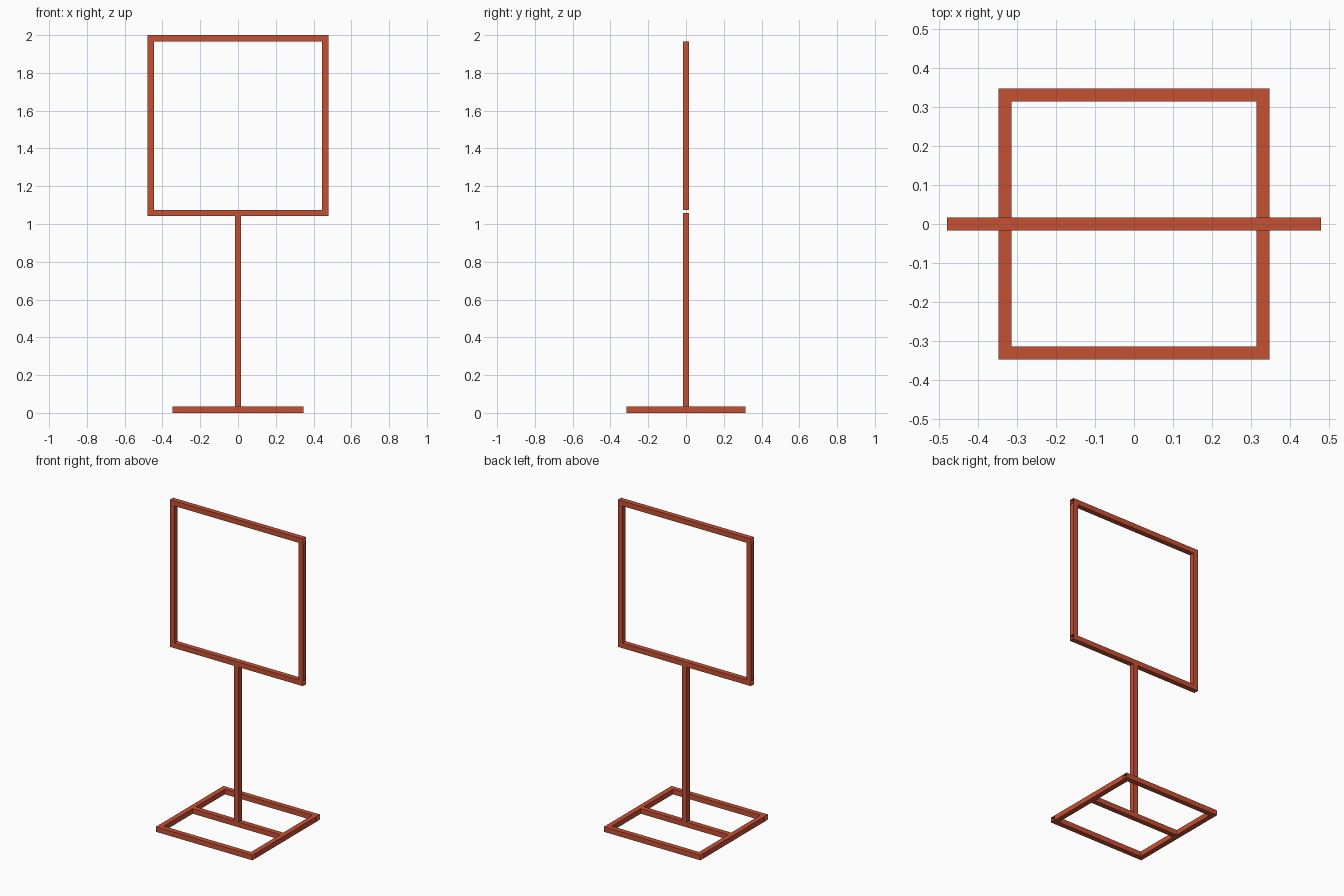
import bpy
import bmesh
from mathutils import Vector

if "Cube" in bpy.data.objects:
    bpy.data.objects.remove(bpy.data.objects["Cube"])

T = 0.033          # square tube width
H = T / 2
BASE = 0.3475      # half size of the floor frame
SIGN = 0.479       # half size of the sign frame
TOP = 2.0
LOW = TOP - 2 * SIGN

red = bpy.data.materials.new("rust_red_paint")
red.diffuse_color = (0.56, 0.08, 0.034, 1)
red.use_nodes = True
red.node_tree.nodes["Principled BSDF"].inputs["Base Color"].default_value = red.diffuse_color


def tube(name, center, axis, half_length):
    """Square tube with open ends, running along one axis."""
    bm = bmesh.new()
    bmesh.ops.create_cube(bm, size=1)
    bm.normal_update()
    ends = [f for f in bm.faces if abs(f.normal[axis]) > 0.5]
    bmesh.ops.delete(bm, geom=ends, context='FACES_ONLY')
    size = Vector((T, T, T))
    size[axis] = half_length * 2
    bmesh.ops.scale(bm, vec=size, verts=bm.verts)
    mesh = bpy.data.meshes.new(name)
    bm.to_mesh(mesh)
    bm.free()
    mesh.materials.append(red)
    obj = bpy.data.objects.new(name, mesh)
    obj.location = center
    bpy.context.collection.objects.link(obj)
    return obj


# Floor frame: long front and back bars, side bars fitted between them
for label, s in (("front", -1), ("back", 1)):
    tube(f"base_{label}_bar", (0, s * (BASE - H), H), 0, BASE)
for label, s in (("left", -1), ("right", 1)):
    tube(f"base_{label}_bar", (s * (BASE - H), 0, H), 1, BASE - T)
tube("base_cross_bar", (0, 0, H), 0, BASE - T)

# Post, reaching into the middle of the lower sign bar
post_low, post_top = H, LOW + H
tube("post", (0, 0, (post_low + post_top) / 2), 2, (post_top - post_low) / 2)

# Sign frame: full-width top and bottom bars, uprights between them
for label, z in (("bottom", LOW + H), ("top", TOP - H)):
    tube(f"sign_{label}_bar", (0, 0, z), 0, SIGN)
for label, s in (("left", -1), ("right", 1)):
    tube(f"sign_{label}_upright", (s * (SIGN - H), 0, (LOW + TOP) / 2), 2, SIGN - T)
